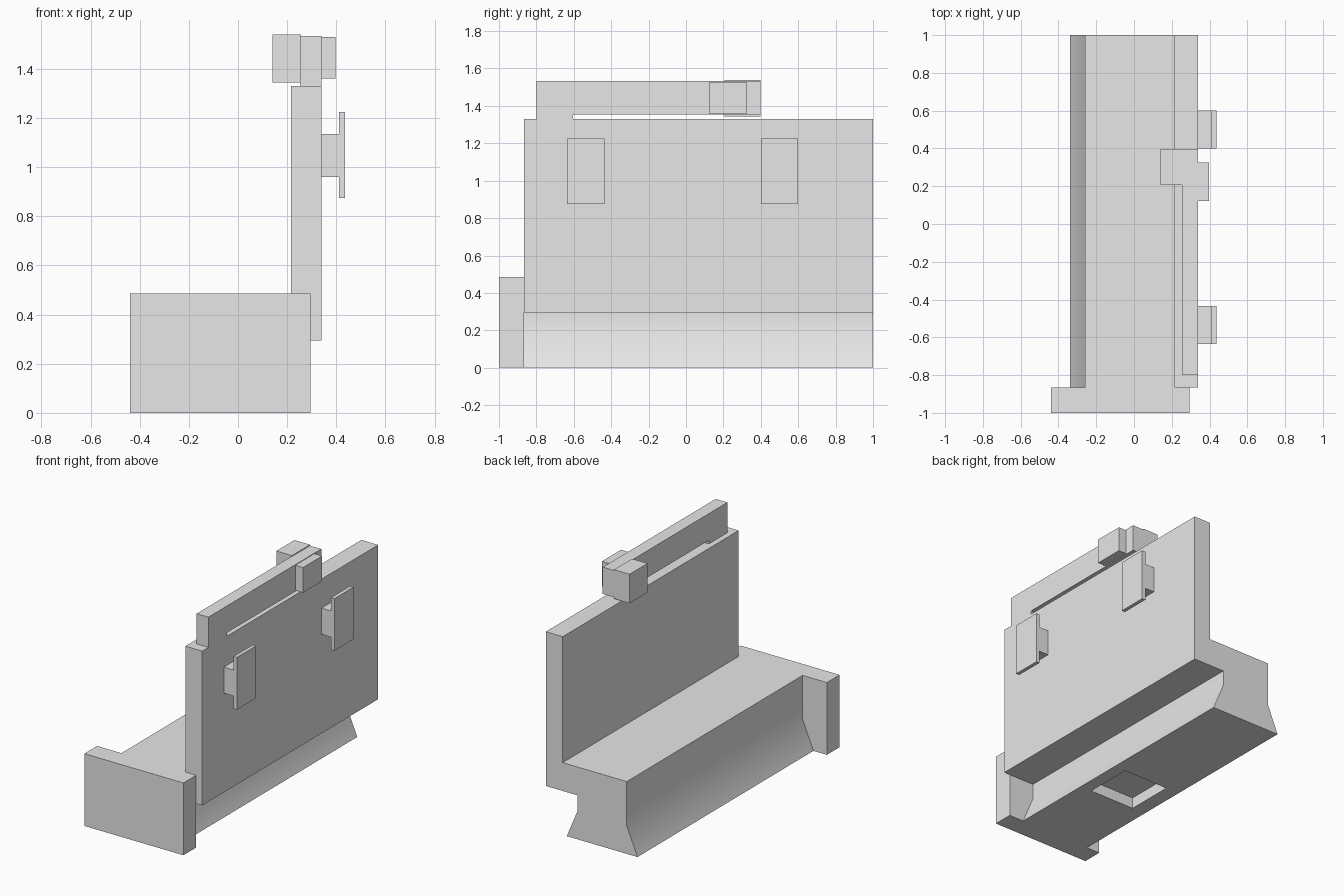
import bpy
import bmesh

cube = bpy.data.objects.get("Cube")
if cube:
    bpy.data.objects.remove(cube, do_unlink=True)

grey = bpy.data.materials.new("plain grey")
grey.use_nodes = True
grey.diffuse_color = (0.8, 0.8, 0.8, 1)
grey.node_tree.nodes["Principled BSDF"].inputs["Base Color"].default_value = (0.8, 0.8, 0.8, 1)


def extrude(name, points, offset, depth):
    """Sweep a closed outline of 3D points along one offset axis."""
    bm = bmesh.new()
    face = bm.faces.new([bm.verts.new(p) for p in points])
    side = bmesh.ops.extrude_face_region(bm, geom=[face])["geom"]
    verts = [g for g in side if isinstance(g, bmesh.types.BMVert)]
    bmesh.ops.translate(bm, verts=verts, vec=[depth if a == offset else 0 for a in "xyz"])
    bmesh.ops.recalc_face_normals(bm, faces=bm.faces)
    mesh = bpy.data.meshes.new(name)
    bm.to_mesh(mesh)
    bm.free()
    mesh.materials.append(grey)
    obj = bpy.data.objects.new(name, mesh)
    bpy.context.collection.objects.link(obj)
    return obj


def along_y(name, outline, y0, y1):
    return extrude(name, [(x, y0, z) for x, z in outline], "y", y1 - y0)


def box(name, x0, x1, y0, y1, z0, z1):
    return along_y(name, [(x0, z0), (x1, z0), (x1, z1), (x0, z1)], y0, y1)


# Flared foot, base block and upright wall in one profile
body = along_y("base_and_wall", [
    (-0.34, 0), (0.185, 0), (0.105, 0.19), (0.105, 0.295), (0.34, 0.295),
    (0.34, 1.33), (0.215, 1.33), (0.215, 0.485), (-0.26, 0.485), (-0.26, 0.19),
], -0.865, 1)

# Square pocket in the underside
cutter = box("pocket_cutter", -0.24, 0.1, -0.3, 0.03, -0.1, 0.075)
cutter.hide_render = True
bpy.context.view_layer.objects.active = body
body.select_set(True)
cut = body.modifiers.new("pocket", "BOOLEAN")
cut.operation = "DIFFERENCE"
cut.solver = "EXACT"
cut.object = cutter
bpy.ops.object.modifier_apply(modifier=cut.name)
bpy.data.objects.remove(cutter, do_unlink=True)
bpy.ops.object.shade_smooth_by_angle()

# Front end plate
box("end_plate", -0.44, 0.295, -1, -0.865, 0, 0.485)

# Spring arm above the wall, rooted at its front end
arm = [(-0.8, 1.33), (-0.603, 1.33), (-0.603, 1.353), (0.397, 1.353), (0.397, 1.533), (-0.8, 1.533)]
extrude("latch_arm", [(0.253, y, z) for y, z in arm], "x", 0.087)
box("latch_hook", 0.14, 0.256, 0.207, 0.398, 1.344, 1.539)
box("latch_button", 0.34, 0.397, 0.122, 0.325, 1.36, 1.529)

# T-shaped mounting lugs on the outer wall
lug = [(0.34, 0.96), (0.411, 0.96), (0.411, 0.875), (0.436, 0.875),
       (0.436, 1.225), (0.411, 1.225), (0.411, 1.135), (0.34, 1.135)]
for name, y in (("front_lug", -0.635), ("back_lug", 0.4)):
    along_y(name, lug, y, y + 0.2)
